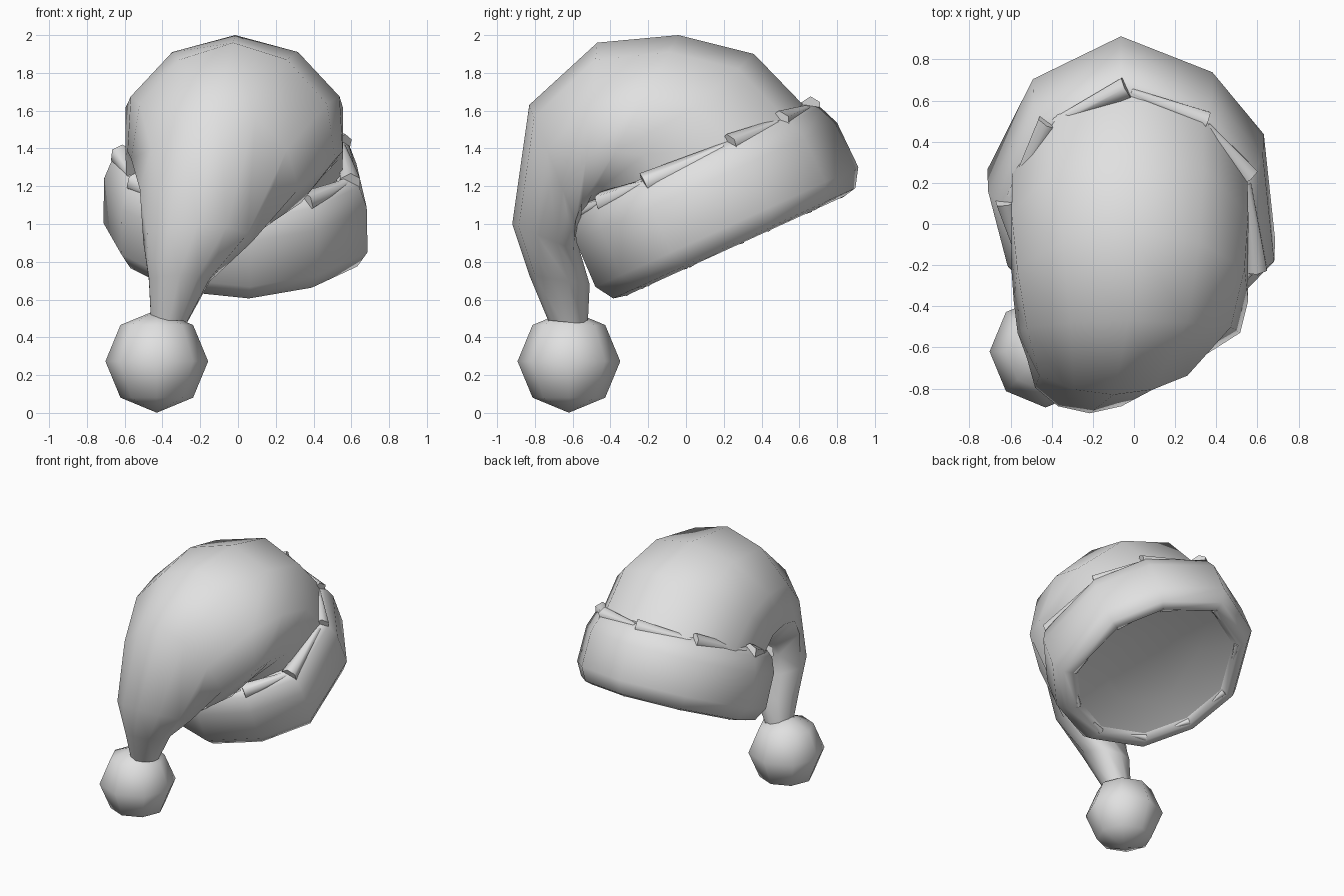
import bpy, bmesh
from math import sin, cos, pi, radians
from mathutils import Vector, Matrix

if "Cube" in bpy.data.objects:
    bpy.data.objects.remove(bpy.data.objects["Cube"])

grey = bpy.data.materials.new("soft_grey")
grey.use_nodes = True
grey.diffuse_color = (0.75, 0.75, 0.75, 1)
grey.node_tree.nodes["Principled BSDF"].inputs["Base Color"].default_value = (0.75, 0.75, 0.75, 1)


def finish(name, bm, angle):
    """Turn a bmesh into a smooth-shaded object."""
    bmesh.ops.recalc_face_normals(bm, faces=bm.faces)
    mesh = bpy.data.meshes.new(name)
    bm.to_mesh(mesh)
    bm.free()
    mesh.materials.append(grey)
    obj = bpy.data.objects.new(name, mesh)
    bpy.context.collection.objects.link(obj)
    bpy.ops.object.select_all(action="DESELECT")
    obj.select_set(True)
    bpy.context.view_layer.objects.active = obj
    bpy.ops.object.shade_smooth_by_angle(angle=radians(angle))


def loft(bm, rings):
    """Bridge successive rings of points with quads; return the vertex loops."""
    loops = [[bm.verts.new(p) for p in ring] for ring in rings]
    for a, b in zip(loops, loops[1:]):
        n = len(a)
        for i in range(n):
            j = (i + 1) % n
            bm.faces.new((a[i], a[j], b[j], b[i]))
    return loops


# Cloth body: sections fan forward from the opening and narrow into the tail.
# Each: inner (y, z), outer (y, z), centre x, half width, outer narrowing
SECTIONS = [
    ((-.50, 1.05), (.64, 1.61), -.02, .60, 0),
    ((-.53, 1.08), (.36, 1.90), -.02, .605, 0),
    ((-.55, 1.06), (-.04, 2.0), -.015, .59, .05),
    ((-.56, 1.02), (-.47, 1.96), -.025, .545, .14),
    ((-.56, .95), (-.83, 1.63), -.10, .41, .25),
    ((-.56, .85), (-.92, 1.0), -.215, .29, .12),
    ((-.51, .68), (-.83, .73), -.31, .17, 0),
    ((-.52, .47), (-.73, .49), -.365, .1, 0),
]
SIDES = 10


def section(inner, outer, cx, half, narrow):
    a, b = Vector((cx, *inner)), Vector((cx, *outer))
    mid, arm = (a + b) / 2, (b - a) / 2
    turns = [2 * pi * i / SIDES for i in range(SIDES)]
    return [mid + arm * cos(t) + Vector((half * sin(t) * (1 - narrow * cos(t)), 0, 0))
            for t in turns]


bm = bmesh.new()
loft(bm, [section(*s) for s in SECTIONS])
finish("hat_body", bm, 70)

# Tilted frame shared by the brim, its lining and its folds
TILT = Matrix.Translation((0, .15, 1.13)) @ Matrix.Rotation(radians(24.5), 4, "X")

# Uneven corners of the brim: angle, radius factor
CORNERS = [(95, 1.01), (134, .98), (176, .99), (208, .97), (240, 1),
           (275, 1.01), (306, 1), (336, 1.04), (380, .93), (415, .92)]


def brim_point(k, radius, height):
    angle, factor = CORNERS[k % SIDES]
    t, r = radians(angle), radius * factor
    return TILT @ Vector((r * .95 * cos(t), r * sin(t), height))


def brim_ring(radius, height):
    return [brim_point(k, radius, height) for k in range(SIDES)]


# Padded brim swept around the opening
PROFILE = [(.59, -.23), (.63, -.27), (.70, -.255), (.76, -.16),
           (.755, .10), (.71, .21), (.65, .26), (.58, .22)]
bm = bmesh.new()
loft(bm, [brim_ring(r, h) for r, h in PROFILE])
finish("brim", bm, 80)

# Shallow lining closing the opening
bm = bmesh.new()
loops = loft(bm, [brim_ring(.60, -.235), brim_ring(.35, -.18)])
bm.faces.new(loops[-1])
finish("lining", bm, 60)


# Tapered folds overlapping around the brim edges
def folds(name, radius, height, thick, reach):
    bm = bmesh.new()
    for k in range(SIDES):
        a = brim_point(k, radius, height)
        b = a.lerp(brim_point(k + 1, radius, height), reach)
        a = a.lerp(b, -.06)
        turn = (b - a).to_track_quat("Z", "Y").to_matrix().to_4x4()
        bmesh.ops.create_cone(bm, cap_ends=True, segments=6, radius1=thick,
                              radius2=thick * .4, depth=(b - a).length,
                              matrix=Matrix.Translation((a + b) / 2) @ turn)
    finish(name, bm, 65)


folds("upper_folds", .655, .23, .06, .9)
folds("lower_folds", .62, -.25, .025, .3)

# Pompom at the end of the tail
bm = bmesh.new()
bmesh.ops.create_uvsphere(bm, u_segments=8, v_segments=4, radius=.272,
                          matrix=Matrix.Translation((-.43, -.62, .273)))
finish("pompom", bm, 80)
